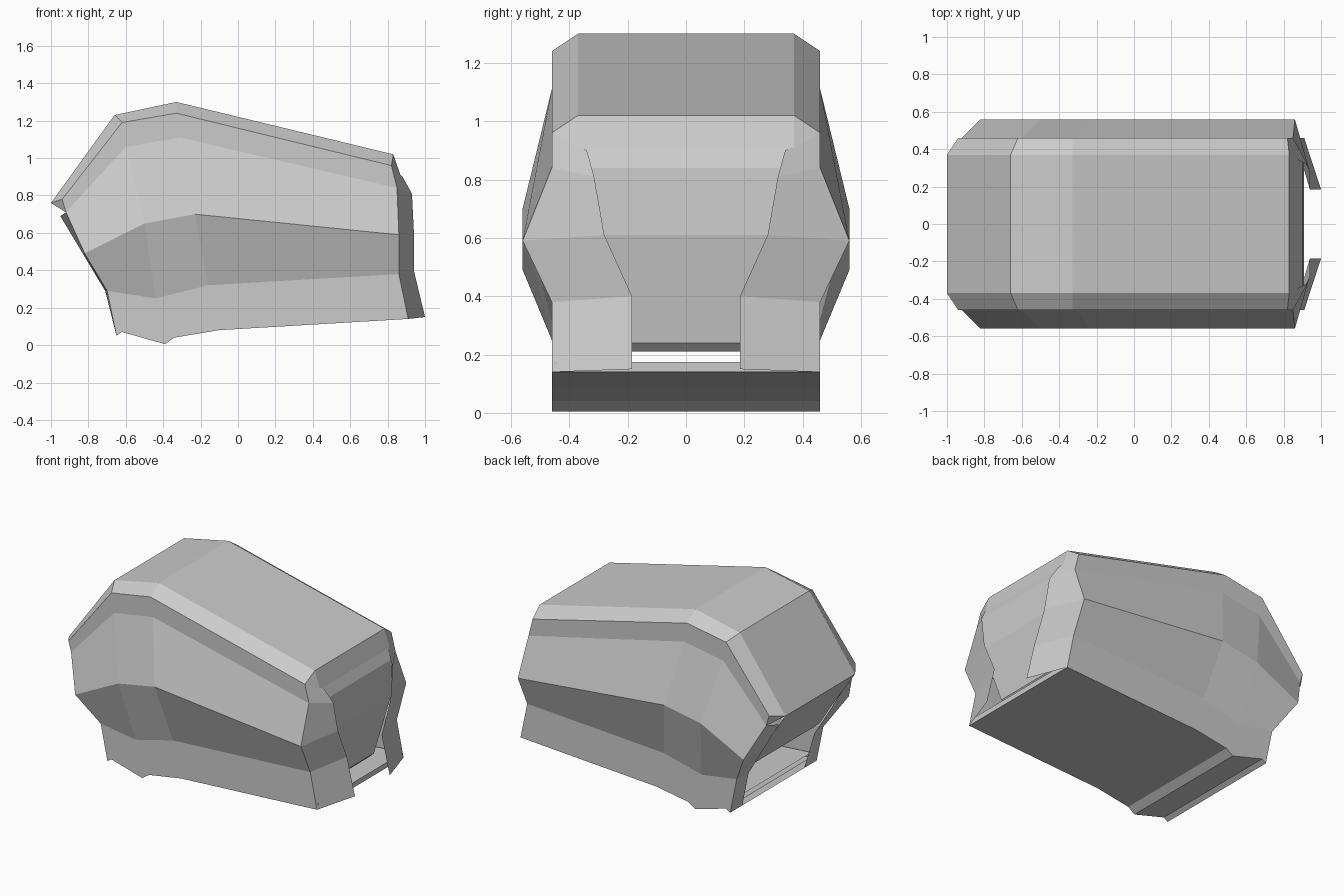
import bpy, bmesh

if "Cube" in bpy.data.objects:
    bpy.data.objects.remove(bpy.data.objects["Cube"])


def part(name, faces, thickness=0):
    """Make a half part from polygons and mirror it across y = 0."""
    bm = bmesh.new()
    for f in faces:
        bm.faces.new([bm.verts.new(p) for p in f])
    bmesh.ops.remove_doubles(bm, verts=bm.verts, dist=0.0005)
    bmesh.ops.recalc_face_normals(bm, faces=bm.faces)
    # open sheets: face away from the middle of the body
    score = sum(f.normal.dot(f.calc_center_median() - center) * f.calc_area() for f in bm.faces)
    if score < 0:
        bmesh.ops.reverse_faces(bm, faces=bm.faces)
    me = bpy.data.meshes.new(name)
    bm.to_mesh(me)
    bm.free()
    ob = bpy.data.objects.new(name, me)
    bpy.context.collection.objects.link(ob)
    m = ob.modifiers.new("mirror", 'MIRROR')
    m.use_axis = (False, True, False)
    if thickness:
        s = ob.modifiers.new("thickness", 'SOLIDIFY')
        s.thickness = thickness
        s.offset = -1
    return ob


def bridge(a, b):
    return [[a[i], a[i + 1], b[i + 1], b[i]] for i in range(len(a) - 1)]


def at(y, pts):
    return [(x, y, z) for x, z in pts]


def to_middle(row):
    return bridge(row, [(x, 0, z) for x, y, z in row])


from mathutils import Vector
center = Vector((0, 0, 0.6))

# lengthwise contours, from the roof down to the floor
ridge = at(.37, [(-1, .76), (-.66, 1.23), (-.33, 1.30), (.83, 1.02)])
bevel = at(.46, [(-.94, .78), (-.62, 1.19), (-.33, 1.24), (.82, .96)])
upper = at(.46, [(-.92, .71), (-.60, 1.06), (-.31, 1.11), (.85, .84)])
waist = at(.56, [(-.82, .49), (-.50, .65), (-.23, .70), (.86, .59)])
lower = at(.46, [(-.70, .29), (-.44, .25), (-.16, .32), (.86, .38)])
floor = at(.46, [(-.65, .05), (-.62, .07), (-.39, .005), (-.34, .04), (-.10, .08), (.91, .14)])

# outer body
rows = [ridge, bevel, upper, waist, lower]
faces = to_middle(ridge) + to_middle(floor)
for a, b in zip(rows, rows[1:]):
    faces += bridge(a, b)
faces.append(lower + floor[::-1])
part("body_shell", faces)

# wrapped-in side flaps at the tall end
outer = [bevel[-1], upper[-1], waist[-1], lower[-1], floor[-1]]
inner = [(.88, .34, .90), (.93, .315, .81), (.94, .28, .61), (.94, .185, .40), (1.0, .185, .15)]
part("right_end_flap", bridge(outer, inner))

# end wall set between the flaps, with a return above the slot
wall = [(.83, .37, 1.02), (.87, .37, .905), (.90, .35, .84), (.91, .33, .61), (.85, .23, .24), (.82, .23, .21)]
part("right_end_wall", to_middle(wall) + [[ridge[-1], bevel[-1], wall[1]]])

# sloping wall and narrow flaps at the nose
nose = [ridge[0], (-.82, .36, .49), (-.74, .36, .36)]
part("nose_wall", to_middle(nose) + [[ridge[0], bevel[0], upper[0]]])
outer = [upper[0], waist[0], lower[0], floor[0]]
inner = [(-.95, .37, .69), (-.83, .36, .49), (-.71, .35, .29), (-.65, .33, .05)]
part("nose_flap", bridge(outer, inner))

# inner floor and its end lip
plate = at(.45, [(-.62, .10), (-.34, .08), (-.10, .115), (.91, .175), (.91, .14)])
part("inner_floor", to_middle(plate))
